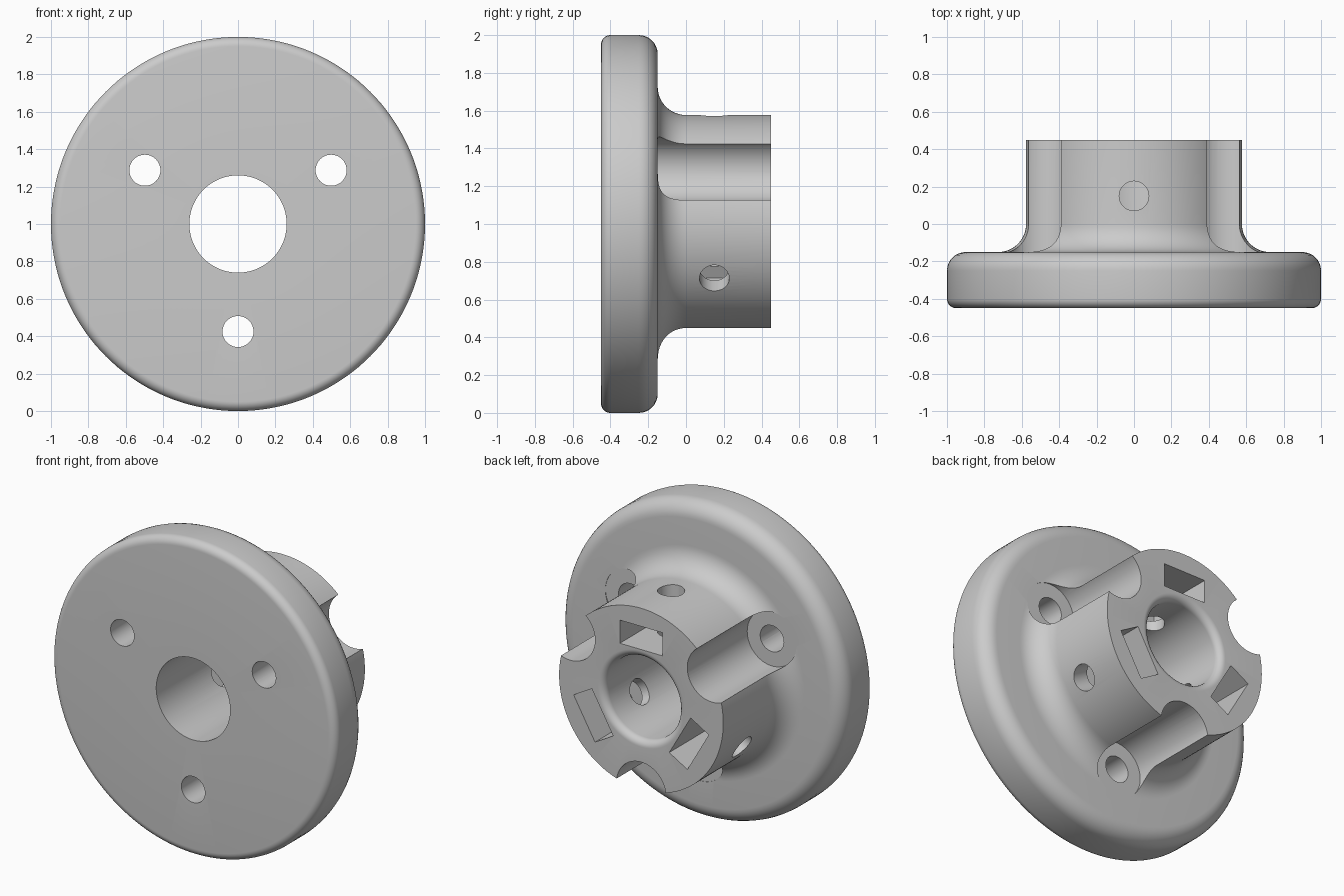
import bpy, bmesh, math
from mathutils import Matrix, Vector

cube = bpy.data.objects.get("Cube")
if cube:
    bpy.data.objects.remove(cube, do_unlink=True)

grey = bpy.data.materials.new("plain grey")
grey.use_nodes = True
grey.diffuse_color = (0.6, 0.6, 0.6, 1)
grey.node_tree.nodes["Principled BSDF"].inputs["Base Color"].default_value = grey.diffuse_color

CENTRE = Vector((0, 0, 1))
BACK, FACE, FRONT = 0.45, -0.15, -0.45
HUB_R, BORE_R = 0.577, 0.26


def make_object(name, bm):
    bmesh.ops.recalc_face_normals(bm, faces=bm.faces)
    mesh = bpy.data.meshes.new(name)
    bm.to_mesh(mesh)
    bm.free()
    obj = bpy.data.objects.new(name, mesh)
    bpy.context.collection.objects.link(obj)
    mesh.materials.append(grey)
    return obj


def arc(r, y, radius, start, end, steps=8):
    """Quarter arc in the (radius, y) profile plane."""
    angles = [math.radians(start + (end - start) * i / steps) for i in range(steps + 1)]
    return [(r + radius * math.cos(a), y + radius * math.sin(a)) for a in angles]


def lathe(name, profile, segments=144):
    """Turn a closed profile around the horizontal axis."""
    bm = bmesh.new()
    rings = []
    for i in range(segments):
        a = 2 * math.pi * i / segments
        rings.append([bm.verts.new(CENTRE + Vector((r * math.cos(a), y, r * math.sin(a))))
                      for r, y in profile])
    n = len(profile)
    for i, ring in enumerate(rings):
        nxt = rings[(i + 1) % segments]
        for j in range(n):
            k = (j + 1) % n
            bm.faces.new((ring[j], ring[k], nxt[k], nxt[j]))
    return make_object(name, bm)


def cut(target, name, bm):
    """Subtract a shape from the target, then discard the cutter."""
    cutter = make_object(name, bm)
    cutter.hide_render = True
    mod = target.modifiers.new(name, "BOOLEAN")
    mod.operation = "DIFFERENCE"
    mod.solver = "EXACT"
    mod.object = cutter
    bpy.context.view_layer.objects.active = target
    bpy.ops.object.modifier_apply(modifier=name)
    bpy.data.objects.remove(cutter, do_unlink=True)


def cylinder(start, end, radius, sides=48):
    bm = bmesh.new()
    axis = end - start
    turn = axis.to_track_quat("Z", "Y").to_matrix().to_4x4()
    bmesh.ops.create_cone(bm, cap_ends=True, segments=sides, radius1=radius, radius2=radius,
                          depth=axis.length,
                          matrix=Matrix.Translation((start + end) / 2) @ turn)
    return bm


def radial(degrees):
    a = math.radians(degrees)
    return Vector((math.cos(a), 0, math.sin(a)))


# Flange, filleted hub and bore turned as one body
profile = [(BORE_R, FRONT)]
profile += arc(0.95, FRONT + 0.05, 0.05, -90, 0)
profile += arc(0.90, FACE - 0.10, 0.10, 0, 90)
profile += arc(HUB_R + 0.15, FACE + 0.15, 0.15, 270, 180, 12)
profile += [(HUB_R, BACK)]
profile += arc(BORE_R + 0.045, BACK - 0.045, 0.045, 90, 180)
body = lathe("flanged_hub", profile)

# Bolt holes with clearance channels along the hub
for angle in (30, 150, 270):
    spot = CENTRE + radial(angle) * 0.575
    cut(body, "bolt_channel", cylinder(spot + Vector((0, FACE - 0.002, 0)),
                                       spot + Vector((0, 0.7, 0)), 0.174, 64))
    cut(body, "bolt_hole", cylinder(spot + Vector((0, -0.7, 0)),
                                    spot + Vector((0, 0.1, 0)), 0.083))

# Nut pockets in the back face, crossed by radial screw holes
for angle in (90, 210, 330):
    out = radial(angle)
    bm = bmesh.new()
    depth = 0.6
    place = (Matrix.Translation(CENTRE + out * 0.388 + Vector((0, depth / 2, 0)))
             @ Matrix.Rotation(math.radians(90 - angle), 4, "Y")
             @ Matrix.Diagonal((0.30, depth, 0.147, 1)))
    bmesh.ops.create_cube(bm, size=1, matrix=place)
    cut(body, "nut_pocket", bm)
    level = CENTRE + Vector((0, 0.15, 0))
    cut(body, "screw_hole", cylinder(level + out * 0.1, level + out * 0.8, 0.079))

# Smooth turned surfaces, crisp cut edges
bpy.ops.object.select_all(action="DESELECT")
body.select_set(True)
bpy.context.view_layer.objects.active = body
bpy.ops.object.shade_smooth_by_angle(angle=math.radians(30))
